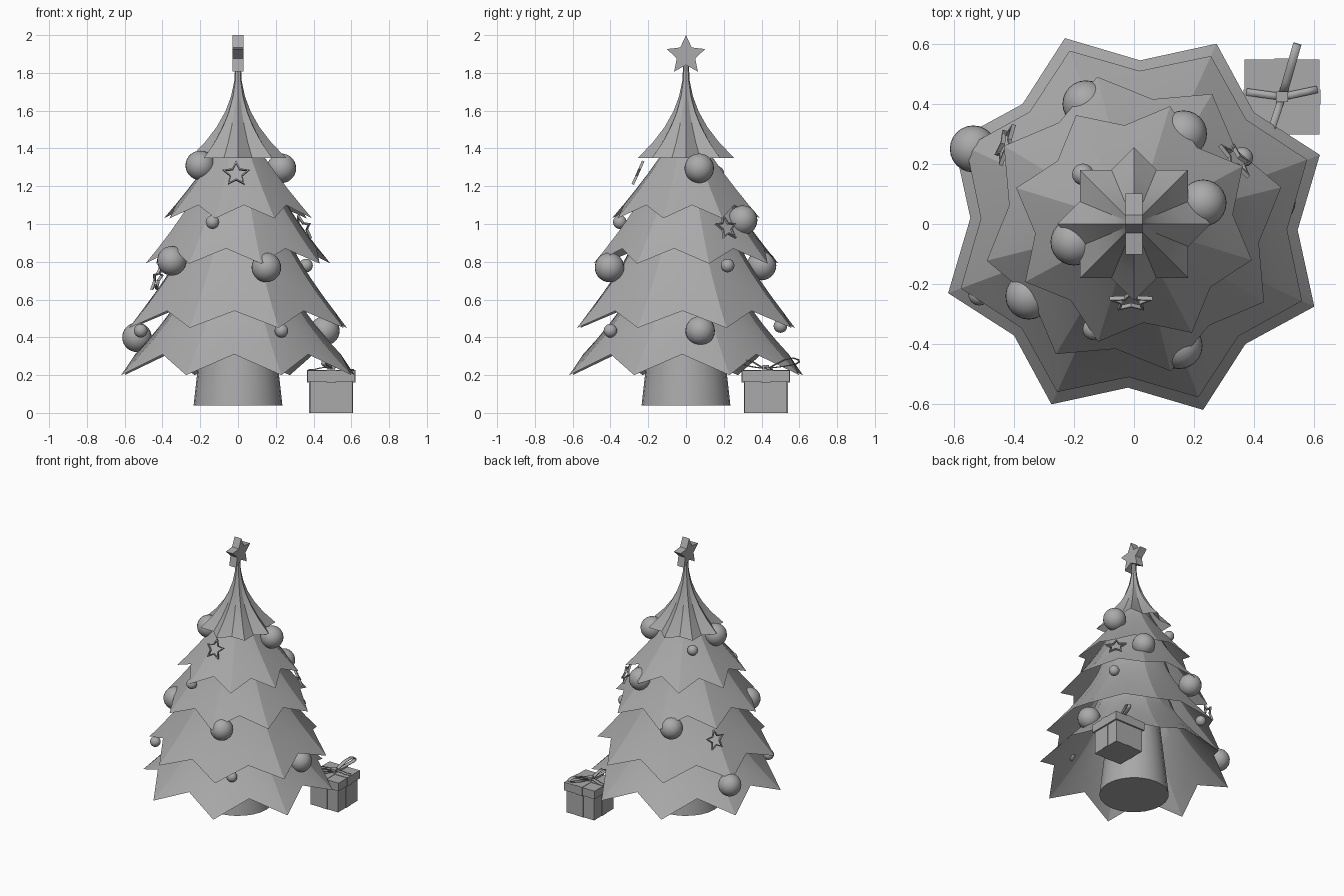
import bpy, bmesh
from math import sin, cos, pi, radians
from mathutils import Matrix, Vector

cube = bpy.data.objects.get("Cube")
if cube:
    bpy.data.objects.remove(cube, do_unlink=True)

grey = bpy.data.materials.new("plain_grey")
grey.use_nodes = True
GREY = (0.4, 0.4, 0.4, 1)
grey.diffuse_color = GREY
grey.node_tree.nodes["Principled BSDF"].inputs["Base Color"].default_value = GREY


def finish(name, bm, smooth=None, recalc=True):
    """Turn a bmesh into a named object, optionally smoothed below an angle."""
    if recalc:
        bmesh.ops.recalc_face_normals(bm, faces=bm.faces[:])
    mesh = bpy.data.meshes.new(name)
    bm.to_mesh(mesh)
    bm.free()
    mesh.materials.append(grey)
    obj = bpy.data.objects.new(name, mesh)
    bpy.context.collection.objects.link(obj)
    if smooth:
        bpy.ops.object.select_all(action='DESELECT')
        obj.select_set(True)
        bpy.context.view_layer.objects.active = obj
        bpy.ops.object.shade_smooth_by_angle(angle=radians(smooth))
    return obj


def tier(name, top, tip, valley, turn, power, points=8, rows=6):
    """Flared skirt: a star-shaped hem drawn up to a narrow round top."""
    bm = bmesh.new()
    rings = []
    for i in range(rows + 1):
        t = i / rows
        ring = []
        for k in range(points * 2):
            r, z = valley if k % 2 else tip
            a = radians(turn) + k * pi / points
            rad = top[0] + (r - top[0]) * t ** power
            ring.append(bm.verts.new((rad * cos(a), rad * sin(a), top[1] + (z - top[1]) * t)))
        rings.append(ring)
    n = points * 2
    for up, low in zip(rings, rings[1:]):
        for k in range(n):
            j = (k + 1) % n
            bm.faces.new((up[k], low[k], low[j], up[j]))
    finish(name, bm, 18, recalc=False)


def star(name, centre, radius, depth, azimuth, tilt=0, hole=0):
    """Five-pointed star plate, or a thin frame when hole is above zero."""
    bm = bmesh.new()

    def outline(scale, y):
        ring = []
        for k in range(10):
            r = radius * scale * (0.48 if k % 2 else 1)
            ring.append(bm.verts.new((r * sin(k * pi / 5), y, r * cos(k * pi / 5))))
        return ring

    def bridge(a, b):
        for k in range(10):
            j = (k + 1) % 10
            bm.faces.new((a[k], a[j], b[j], b[k]))

    front, back = outline(1, -depth / 2), outline(1, depth / 2)
    bridge(front, back)
    if hole:
        inner_front, inner_back = outline(hole, -depth / 2), outline(hole, depth / 2)
        bridge(inner_front, inner_back)
        bridge(front, inner_front)
        bridge(back, inner_back)
    else:
        bm.faces.new(front)
        bm.faces.new(back)
    matrix = (Matrix.Translation(centre) @ Matrix.Rotation(radians(azimuth + 90), 4, 'Z')
              @ Matrix.Rotation(-tilt, 4, 'X'))
    bm.transform(matrix)
    finish(name, bm)


def box(name, centre, size):
    bm = bmesh.new()
    bmesh.ops.create_cube(bm, size=1, matrix=Matrix.Translation(centre) @ Matrix.Diagonal((*size, 1)))
    finish(name, bm)


def ribbon(name, start, angle, path, width):
    """Flat strip following (distance, height) points in a vertical plane."""
    bm = bmesh.new()
    along = Vector((cos(angle), sin(angle), 0))
    side = Vector((-sin(angle), cos(angle), 0)) * width / 2
    pairs = []
    for d, h in path:
        p = Vector(start) + along * d + Vector((0, 0, h))
        pairs.append((bm.verts.new(p - side), bm.verts.new(p + side)))
    for (a, b), (c, d) in zip(pairs, pairs[1:]):
        bm.faces.new((a, b, d, c))
    obj = finish(name, bm, 50)
    thick = obj.modifiers.new("thickness", 'SOLIDIFY')
    thick.thickness = 0.005


# Tree skirts, lowest first
tier("bottom_branches", (0.25, 0.75), (0.66, 0.20), (0.545, 0.31), 20.4, 1.4)
tier("lower_branches", (0.22, 1.05), (0.615, 0.45), (0.51, 0.54), 20.4, 1.35)
tier("middle_branches", (0.17, 1.30), (0.505, 0.79), (0.42, 0.87), 14, 1.3)
tier("upper_branches", (0.06, 1.50), (0.41, 1.03), (0.33, 1.10), 28, 1.2)
tier("top_branches", (0.015, 1.84), (0.255, 1.35), (0.195, 1.35), 0, 2.2)

# Trunk
bm = bmesh.new()
bmesh.ops.create_cone(bm, cap_ends=True, segments=24, radius1=0.235, radius2=0.14,
                      depth=0.86, matrix=Matrix.Translation((0, 0, 0.47)))
finish("trunk", bm, 40)

# Stars: solid one on top, frames hung on the branches
star("top_star", (0, 0, 1.893), 0.107, 0.056, 0)
star("front_star_frame", (-0.01, -0.257, 1.265), 0.075, 0.014, -90, 0.42, 0.8)
star("left_star_frame", (0.34, 0.215, 0.98), 0.075, 0.014, 42, 0.42, 0.8)
star("right_star_frame", (-0.428, 0.265, 0.71), 0.075, 0.014, 162, 0.3, 0.8)

# Round ornaments
LARGE = [(-0.20, -0.06, 1.31), (0.23, 0.07, 1.295), (-0.35, -0.24, 0.805),
         (0.15, -0.405, 0.77), (-0.535, 0.25, 0.40), (0.46, 0.075, 0.435),
         (0.165, 0.30, 1.02), (-0.16, 0.40, 0.78)]
SMALL = [(-0.135, -0.35, 1.01), (-0.515, -0.235, 0.435), (0.23, -0.40, 0.435),
         (0.36, 0.22, 0.78), (-0.17, 0.50, 0.46), (-0.17, 0.165, 1.27)]
for label, radius, spots in (("large", 0.078, LARGE), ("small", 0.036, SMALL)):
    for i, spot in enumerate(spots):
        bm = bmesh.new()
        bmesh.ops.create_uvsphere(bm, u_segments=24, v_segments=14, radius=radius,
                                  matrix=Matrix.Translation(spot))
        finish(f"{label}_bauble_{i + 1}", bm, 40)

# Gift box with lid and crossed bands
GX, GY = 0.493, 0.423
box("gift_body", (GX, GY, 0.0825), (0.226, 0.226, 0.165))
box("gift_lid", (GX, GY, 0.195), (0.25, 0.25, 0.06))
for name, wide, deep in (("front_band", 0.05, 1), ("side_band", 1, 0.05)):
    for part, span, z, tall in (("body", 0.234, 0.0825, 0.164), ("lid", 0.256, 0.195, 0.066)):
        box(f"gift_{part}_{name}", (GX, GY, z), (min(wide, span), min(deep, span), tall))

# Bow: knot, two loops and two loose tails
LOOP = [(0, 0.004), (0.05, 0.03), (0.10, 0.055), (0.15, 0.065), (0.18, 0.055),
        (0.185, 0.04), (0.165, 0.028), (0.10, 0.016), (0, 0.004)]
TAIL = [(0, 0.006), (0.03, 0.016), (0.06, 0.012), (0.09, 0.004), (0.12, 0.004)]
bow = (GX, GY, 0.228)
box("bow_knot", (GX, GY, 0.24), (0.04, 0.035, 0.028))
ribbon("bow_back_loop", bow, radians(74), LOOP, 0.028)
ribbon("bow_front_loop", bow, radians(252), [(d * 0.72, h * 0.8) for d, h in LOOP], 0.024)
ribbon("bow_right_tail", bow, radians(172), TAIL, 0.024)
ribbon("bow_left_tail", bow, radians(12), TAIL, 0.024)
